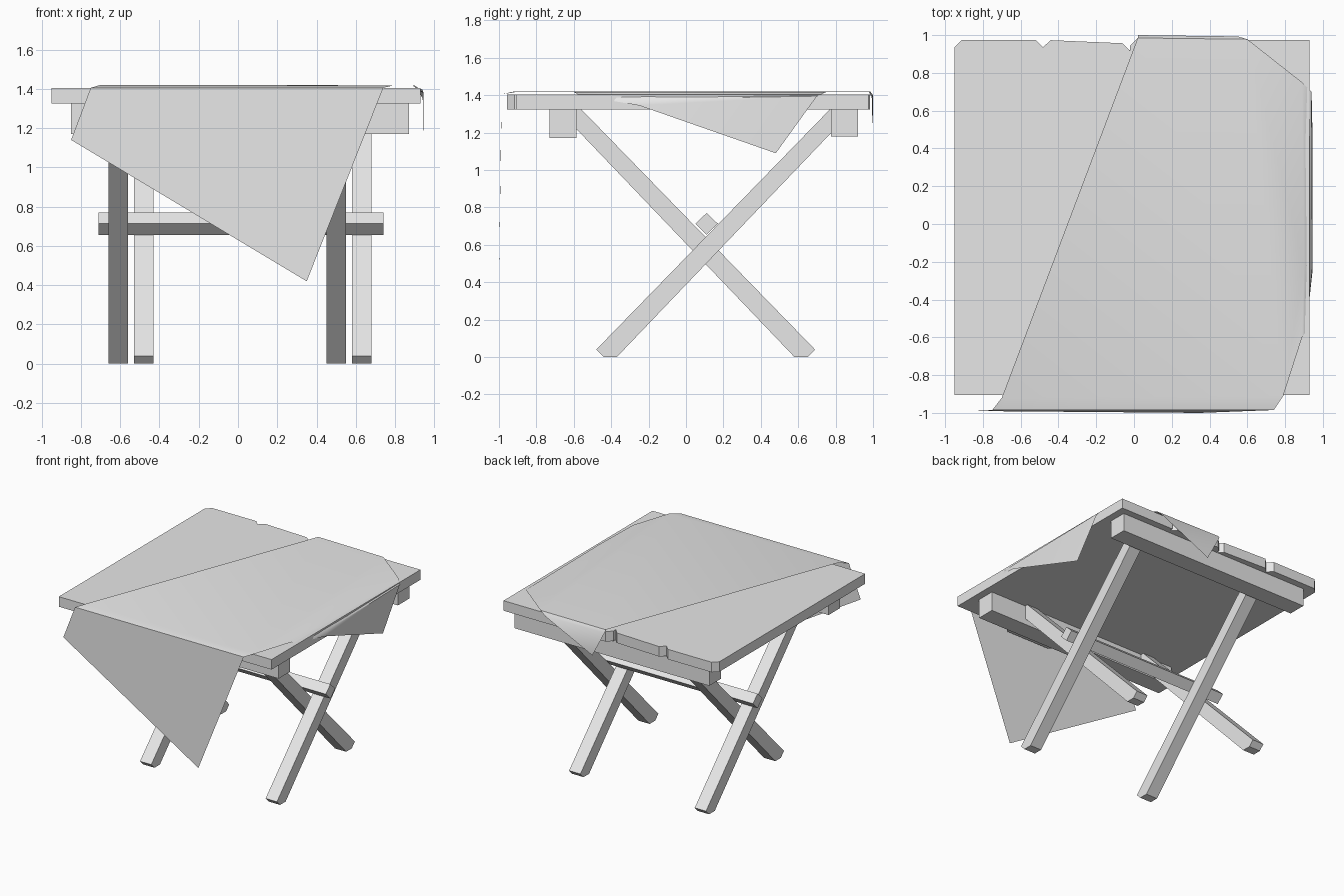
import bpy, bmesh, math
from mathutils import Vector

cube = bpy.data.objects.get("Cube")
if cube:
    bpy.data.objects.remove(cube, do_unlink=True)

grey = bpy.data.materials.new("plain_grey")
grey.use_nodes = True
colour = (0.8, 0.8, 0.8, 1)
grey.diffuse_color = colour
grey.node_tree.nodes["Principled BSDF"].inputs["Base Color"].default_value = colour


def finish(bm, name, angle=None):
    mesh = bpy.data.meshes.new(name)
    bm.to_mesh(mesh)
    bm.free()
    mesh.materials.append(grey)
    obj = bpy.data.objects.new(name, mesh)
    bpy.context.collection.objects.link(obj)
    if angle:
        bpy.ops.object.select_all(action='DESELECT')
        obj.select_set(True)
        bpy.context.view_layer.objects.active = obj
        bpy.ops.object.shade_smooth_by_angle(angle=math.radians(angle))
    return obj


def prism(name, outline, depth):
    """Extrude a closed 3D outline along a depth vector."""
    bm = bmesh.new()
    face = bm.faces.new([bm.verts.new(p) for p in outline])
    new = bmesh.ops.extrude_face_region(bm, geom=[face])["geom"]
    moved = [v for v in new if isinstance(v, bmesh.types.BMVert)]
    bmesh.ops.translate(bm, verts=moved, vec=Vector(depth))
    bmesh.ops.recalc_face_normals(bm, faces=bm.faces)
    return finish(bm, name)


def bar(name, x0, x1, section):
    return prism(name, [(x0, y, z) for y, z in section], (x1 - x0, 0, 0))


def rect(y0, y1, z0, z1):
    return [(y0, z0), (y1, z0), (y1, z1), (y0, z1)]


# Table top boards with some clipped corners
def board(name, x0, x1, front, back_l, back_r, clips):
    corners = [(x0, front), (x1, front), (x1, back_r), (x0, back_l)]
    outline = []
    for i, c in enumerate(corners):
        here = Vector(c)
        if clips[i]:
            for other in (corners[i - 1], corners[(i + 1) % 4]):
                outline.append(here + (Vector(other) - here).normalized() * 0.04)
        else:
            outline.append(here)
    prism(name, [(p.x, p.y, 1.325) for p in outline], (0, 0, 0.08))


board("top_board_right", -0.95, -0.482, -0.905, 0.975, 0.975, (0, 0, 1, 1))
board("top_board_inner_right", -0.482, -0.02, -0.93, 0.975, 0.955, (1, 1, 1, 1))
board("top_board_inner_left", -0.02, 0.45, -0.957, 0.985, 0.985, (1, 1, 1, 1))
board("top_board_left", 0.45, 0.93, -0.905, 0.975, 0.975, (0, 0, 0, 0))

# Support rails below the top
bar("front_rail", -0.85, 0.87, rect(-0.73, -0.585, 1.17, 1.325))
bar("back_rail", -0.85, 0.87, rect(0.775, 0.92, 1.18, 1.325))

# Crossed legs: the second pair mirrors the first about the crossing
leg = [(-0.48, 0.04), (-0.44, 0), (-0.37, 0), (0.83, 1.255), (0.83, 1.325), (0.77, 1.325)]
mirrored = [(0.21 - y, z) for y, z in leg]
for side, x in (("right", -0.53), ("left", 0.58)):
    bar("rising_back_leg_" + side, x, x + 0.1, leg)
for side, x in (("right", -0.66), ("left", 0.45)):
    bar("rising_front_leg_" + side, x, x + 0.1, mirrored)

# Stretcher set on its edge in the crossing
bar("stretcher", -0.71, 0.74, [(0.05, 0.713), (0.11, 0.655), (0.17, 0.713), (0.11, 0.77)])

# Cloth: a sheet on the top with three hanging corners
points = {
    "fl": (-0.75, -0.985, 1.405), "fl_top": (-0.70, -0.92, 1.42),
    "bl": (0.02, 0.985, 1.42), "br": (0.60, 0.978, 1.417),
    "r1": (0.89, 0.75, 1.417), "r2": (0.90, -0.22, 1.417),
    "r3": (0.89, -0.60, 1.417), "fr_top": (0.79, -0.91, 1.417),
    "fr": (0.74, -0.985, 1.405),
    "f_tip1": (-0.85, -0.99, 1.14), "f_tip2": (0.35, -1.0, 0.42),
    "s1": (0.94, 0.70, 1.395), "s2": (0.945, -0.22, 1.38),
    "s3": (0.91, -0.57, 1.40),
    "s_edge": (0.945, -0.25, 1.345), "s_tip": (0.945, 0.48, 1.09),
    "b1": (0.02, 1.0, 1.40), "b2": (0.55, 0.993, 1.39), "b_tip": (0.13, 0.997, 1.19),
}
panels = [
    "fl_top fr_top r3 r2 r1 br bl", "fl fr fr_top fl_top",
    "fl f_tip1 f_tip2 fr",
    "r1 r2 s2 s1", "r2 r3 s3 s2", "s2 s3 s_edge", "s1 s2 s_edge s_tip",
    "bl br b2 b1", "b1 b2 b_tip",
]
bm = bmesh.new()
verts = {key: bm.verts.new(p) for key, p in points.items()}
for panel in panels:
    bm.faces.new([verts[key] for key in panel.split()])
bmesh.ops.recalc_face_normals(bm, faces=bm.faces)
bm.faces.ensure_lookup_table()
if bm.faces[0].normal.z < 0:
    bmesh.ops.reverse_faces(bm, faces=bm.faces)
finish(bm, "cloth", 50)
